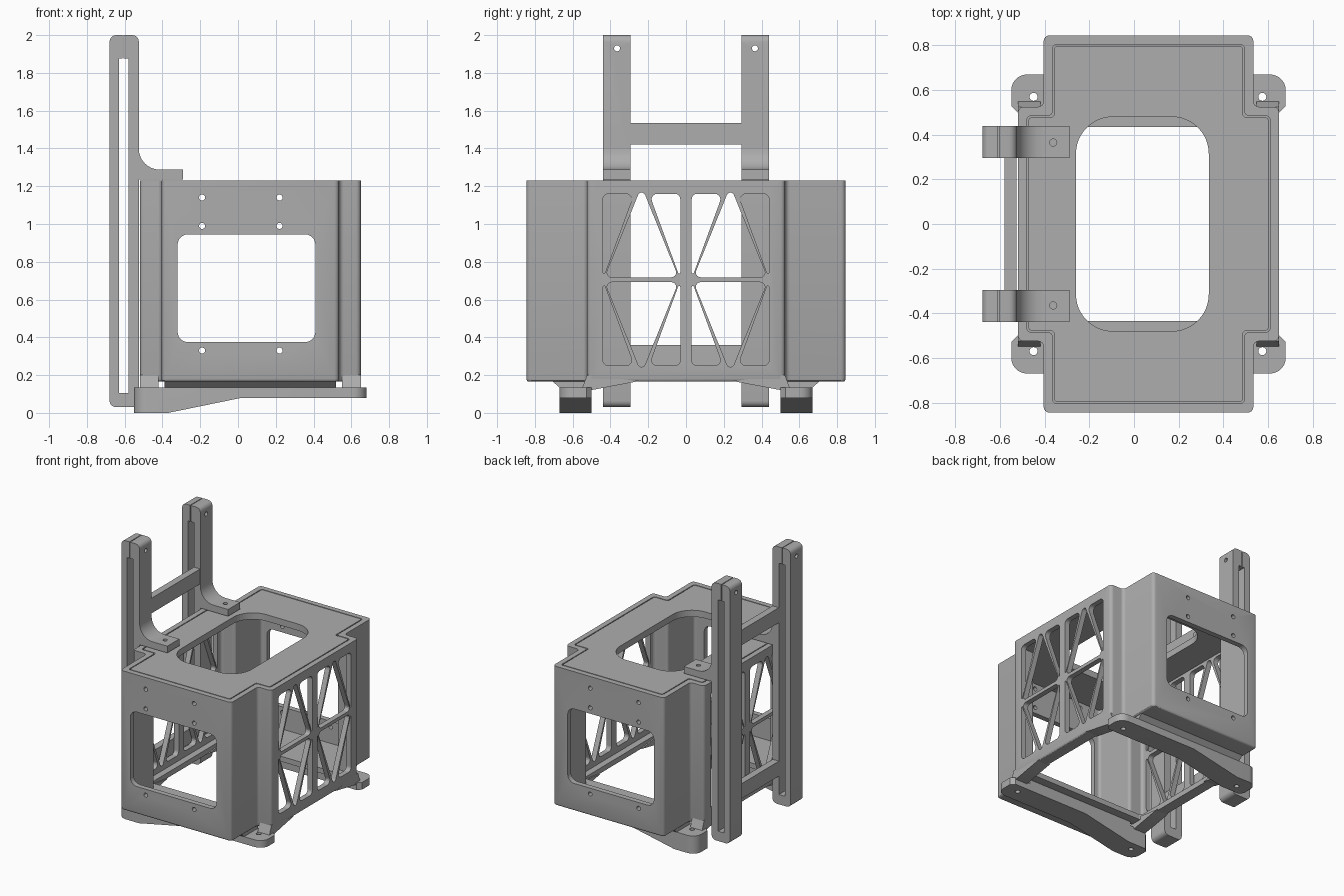
import bpy, bmesh, math
from mathutils import Vector

if "Cube" in bpy.data.objects:
    bpy.data.objects.remove(bpy.data.objects["Cube"])

grey = bpy.data.materials.new("mid_grey")
grey.diffuse_color = (0.42, 0.42, 0.42, 1)
grey.use_nodes = True
grey.node_tree.nodes["Principled BSDF"].inputs["Base Color"].default_value = grey.diffuse_color


def rounded(pts, radii, seg=5):
    """Round the corners of a closed 2D outline (one radius, or one per corner)."""
    n = len(pts)
    if not isinstance(radii, (list, tuple)):
        radii = [radii] * n
    out = []
    for i, r in enumerate(radii):
        p = Vector(pts[i])
        if r == 0:
            out.append(p)
            continue
        a = (Vector(pts[i - 1]) - p).normalized()
        b = (Vector(pts[(i + 1) % n]) - p).normalized()
        half = a.angle(b) / 2
        t = r / math.tan(half)
        c = p + (a + b).normalized() * (r / math.sin(half))
        s, e = p + a * t - c, p + b * t - c
        turn = math.atan2(s.x * e.y - s.y * e.x, s.dot(e))
        for k in range(seg + 1):
            w = turn * k / seg
            out.append(c + Vector((s.x * math.cos(w) - s.y * math.sin(w),
                                   s.x * math.sin(w) + s.y * math.cos(w))))
    return out


def rect(x0, x1, y0, y1, r=0, seg=6):
    return rounded([(x0, y0), (x1, y0), (x1, y1), (x0, y1)], r, seg)


def circle(x, y, r, n=20):
    return [(x + r * math.cos(math.tau * k / n), y + r * math.sin(math.tau * k / n)) for k in range(n)]


def prism(name, outlines, lo, hi, axis, edit=None):
    """Extrude one or more outlines along an axis into one object."""
    place = {'x': lambda a, b, h: (h, a, b), 'y': lambda a, b, h: (a, h, b),
             'z': lambda a, b, h: (a, b, h)}[axis]
    bm = bmesh.new()
    for pts in outlines:
        low = [bm.verts.new(place(p[0], p[1], lo)) for p in pts]
        high = [bm.verts.new(place(p[0], p[1], hi)) for p in pts]
        bm.faces.new(low)
        bm.faces.new(high)
        for i in range(len(pts)):
            bm.faces.new((low[i - 1], low[i], high[i], high[i - 1]))
    bmesh.ops.recalc_face_normals(bm, faces=bm.faces)
    if edit:
        edit(bm)
    me = bpy.data.meshes.new(name)
    bm.to_mesh(me)
    bm.free()
    me.materials.append(grey)
    ob = bpy.data.objects.new(name, me)
    bpy.context.collection.objects.link(ob)
    return ob


def cut(ob, *cutters):
    for c in cutters:
        c.hide_render = True
        c.hide_set(True)
        m = ob.modifiers.new("cut", 'BOOLEAN')
        m.operation, m.solver, m.object = 'DIFFERENCE', 'EXACT', c


def cross(d, r):
    """Cross-shaped plan of the case, inset by d."""
    xa, xb, xc, xd = -0.52 + d, -0.405 + d, 0.535 - d, 0.65 - d
    ya, yb = 0.525 - d, 0.845 - d
    return rounded([(xb, -yb), (xc, -yb), (xc, -ya), (xd, -ya), (xd, ya), (xc, ya),
                    (xc, yb), (xb, yb), (xb, ya), (xa, ya), (xa, -ya), (xb, -ya)], r, 4)


# Case: cross-shaped shell with rounded bottom edge
def soften_bottom(bm):
    es = [e for e in bm.edges if all(abs(v.co.z - 0.165) < 1e-4 for v in e.verts)]
    bmesh.ops.bevel(bm, geom=es, offset=0.015, segments=3, affect='EDGES', profile=0.5)


case = prism("case", [cross(0, 0.025)], 0.165, 1.23, 'z', soften_bottom)

# Truss openings: one quadrant, mirrored into four
quad = [([(-0.44, 1.16), (-0.275, 1.16), (-0.44, 0.71)], [0.03, 0.03, 0.006]),
        ([(-0.235, 1.20), (-0.04, 0.718), (-0.43, 0.718)], [0.02, 0.025, 0.025]),
        ([(-0.195, 1.16), (-0.03, 1.16), (-0.03, 0.71)], [0.03, 0.03, 0.006])]
truss = []
for pts, r in quad:
    for sy in (1, -1):
        for sz in (1, -1):
            truss.append(rounded([(sy * y, 0.705 + sz * (z - 0.705)) for y, z in pts], r))

holes = [circle(x, z, 0.016) for x in (-0.19, 0.22) for z in (0.33, 0.99, 1.14)]
cut(case,
    prism("cavity_cutter", [cross(0.04, 0.02)], 0.205, 1.4, 'z'),
    prism("floor_cutter", [rect(-0.43, 0.56, -0.435, 0.435, 0.02)], 0.1, 0.3, 'z'),
    prism("window_cutter", [rect(-0.32, 0.41, 0.375, 0.945, 0.055)] + holes, -1, 1, 'y'),
    prism("truss_cutter", truss, -0.7, 0.8, 'x'))

# Lid, set into the case with a fine gap, over a thin ledge
lid = prism("lid", [cross(0.047, 0.015)], 1.19, 1.23, 'z')
ledge = prism("lid_ledge", [cross(0.038, 0.02)], 1.18, 1.215, 'z')
opening = prism("lid_opening_cutter", [rect(-0.26, 0.335, -0.48, 0.48, 0.165, 12)], 1, 1.4, 'z')
cut(lid, opening)
cut(ledge, opening)


# Foot beams: round outer corners, chamfered inner corners
def shape_feet(bm):
    for inner, off, seg in ((False, 0.07, 7), (True, 0.028, 1)):
        es = []
        for e in bm.edges:
            a, b = (v.co for v in e.verts)
            upright = abs(a.x - b.x) < 1e-4 and abs(a.y - b.y) < 1e-4
            at_end = a.x < -0.54 or a.x > 0.67
            if upright and at_end and (abs(abs(a.y) - 0.50) < 1e-3) == inner:
                es.append(e)
        bmesh.ops.bevel(bm, geom=es, offset=off, segments=seg, affect='EDGES', profile=0.5)


beam_side = [(-0.55, 0), (-0.37, 0), (0.02, 0.08), (0.68, 0.08), (0.68, 0.135), (-0.55, 0.135)]
for s, side in ((-1, "front"), (1, "back")):
    beam = prism(side + "_foot_beam", [beam_side], s * 0.50, s * 0.67, 'y', shape_feet)
    cut(beam, prism(side + "_foot_cutter",
                    [circle(x, s * 0.57, 0.018) for x in (-0.45, 0.575)], -0.1, 0.3, 'z'))
    # Web joining the beam to the case floor
    prism(side + "_beam_web", [[(s * 0.5, 0.17), (s * 0.5, 0.13), (s * 0.665, 0.13), (s * 0.71, 0.17)]],
          -0.39, 0.52, 'x')
    # Sloped gussets under and beside the case
    for x0, x1, end in ((-0.52, -0.42, "left"), (0.55, 0.65, "right")):
        prism(f"{side}_{end}_gusset",
              [[(s * 0.25, 0.168), (s * 0.505, 0.12), (s * 0.55, 0.13), (s * 0.524, 0.2), (s * 0.5, 0.2)]],
              x0, x1, 'x')

# Slotted uprights with a curved mounting tab
outline = [(-0.612, 2.0), (-0.612, 1.875), (-0.63, 1.875), (-0.63, 0.105), (-0.58, 0.105),
           (-0.58, 1.875), (-0.606, 1.875), (-0.606, 2.0), (-0.525, 2.0), (-0.525, 1.29),
           (-0.44, 1.29), (-0.42, 1.288), (-0.29, 1.288), (-0.29, 1.236), (-0.525, 1.236),
           (-0.525, 0.03), (-0.68, 0.03), (-0.68, 2.0)]
corner = [0] * 18
corner[8] = corner[15] = corner[16] = corner[17] = 0.035
upright_side = rounded(outline, corner)
# sweep of the fillet above the tab
fillet = [(-0.53, 1.28)] + [(-0.415 - 0.11 * math.sin(t), 1.398 - 0.11 * math.cos(t))
                            for t in (math.pi / 2 * k / 8 for k in range(8, -1, -1))] + [(-0.415, 1.28)]
for s, side in ((-1, "front"), (1, "back")):
    up = prism(side + "_upright", [upright_side], s * 0.295, s * 0.44, 'y')
    prism(side + "_upright_fillet", [fillet], s * 0.295, s * 0.44, 'y')
    cut(up, prism(side + "_upright_cutter", [circle(s * 0.365, 1.93, 0.016)], -1, 0, 'x'),
        prism(side + "_tab_cutter", [circle(-0.362, s * 0.365, 0.016)], 1.1, 1.4, 'z'))

# Cross bars between the uprights
for z0, z1, name in ((0.245, 0.36, "lower_cross_bar"), (1.42, 1.535, "upper_cross_bar")):
    prism(name, [rect(-0.58, -0.527, z0, z1)], -0.30, 0.30, 'y')

# Smooth rounded corners, keep hard edges
for ob in bpy.context.scene.objects:
    ob.select_set(not ob.hide_render)
    if not ob.hide_render:
        bpy.context.view_layer.objects.active = ob
bpy.ops.object.shade_smooth_by_angle(angle=math.radians(30))
